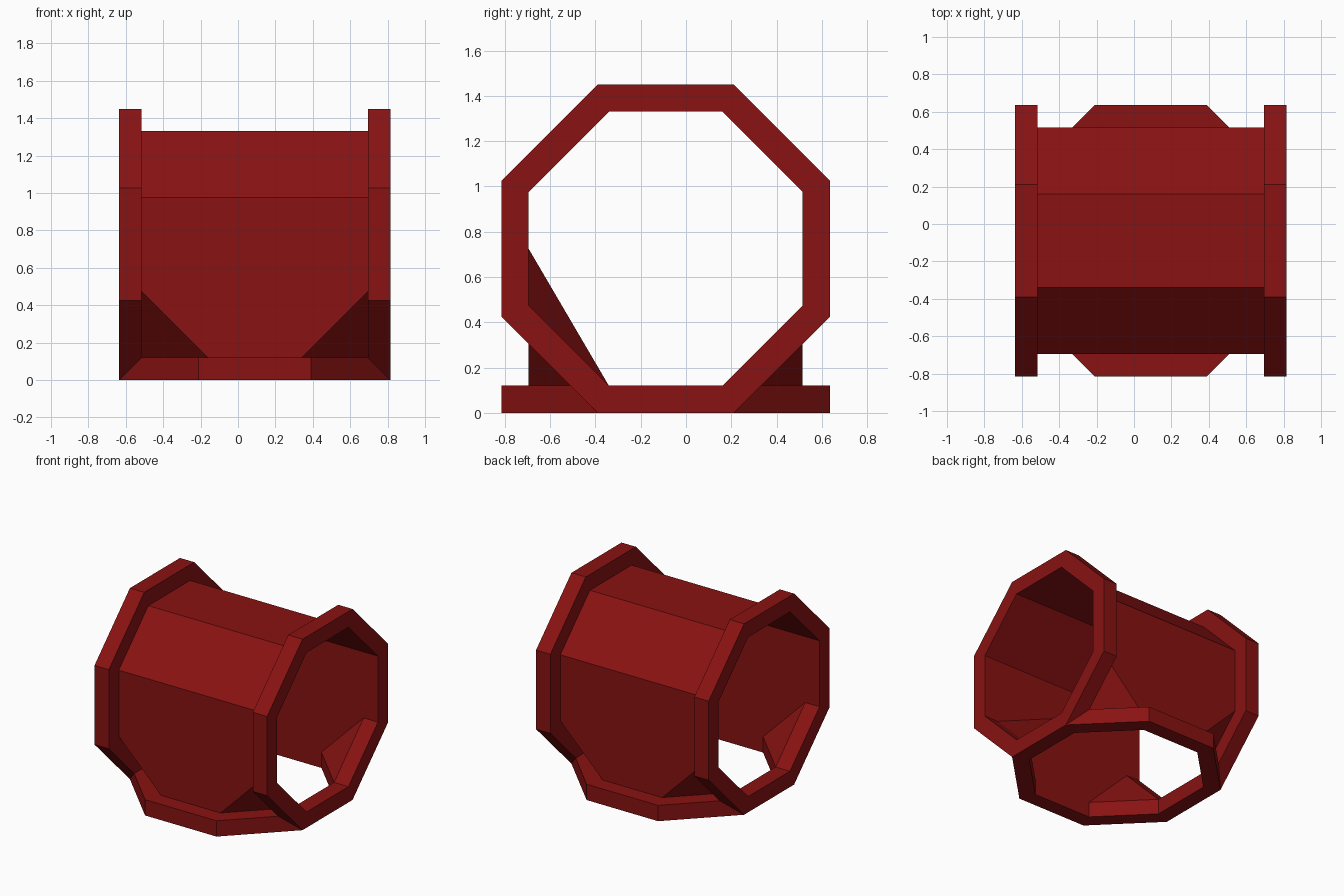
import bpy, bmesh, math
from mathutils import Vector, Matrix

if "Cube" in bpy.data.objects:
    bpy.data.objects.remove(bpy.data.objects["Cube"])

CENTRE = Vector((0.09, -0.09, 0.725))
OUT, INN = 0.725, 0.605          # flange and tube apothems (also flange end planes)
T = math.tan(math.pi / 8)

red = bpy.data.materials.new("dark_red")
red.diffuse_color = (0.25, 0.006, 0.006, 1)
red.use_nodes = True
red.node_tree.nodes["Principled BSDF"].inputs["Base Color"].default_value = red.diffuse_color


def octagon(apothem, height):
    """Eight corners with flat sides on the axes."""
    r = apothem / math.cos(math.pi / 8)
    return [Vector((r * math.cos(a), r * math.sin(a), height))
            for a in (math.pi / 8 + i * math.pi / 4 for i in range(8))]


def finish(bm, name):
    bmesh.ops.translate(bm, verts=bm.verts, vec=CENTRE)
    mesh = bpy.data.meshes.new(name)
    bm.to_mesh(mesh)
    bm.free()
    mesh.materials.append(red)
    bpy.context.collection.objects.link(bpy.data.objects.new(name, mesh))


# Rotations taking +z to each open end
ends = {
    "right_flange": Matrix.Rotation(math.pi / 2, 3, 'Y'),
    "left_flange": Matrix.Rotation(-math.pi / 2, 3, 'Y'),
    "bottom_flange": Matrix.Rotation(math.pi, 3, 'X'),
}

# Octagonal flange rings
for name, rot in ends.items():
    bm = bmesh.new()
    loops = [[bm.verts.new(rot @ p) for p in octagon(a, h)]
             for a, h in ((INN, INN), (OUT, INN), (OUT, OUT), (INN, OUT))]
    for k in range(4):
        a, b = loops[k], loops[(k + 1) % 4]
        for i in range(8):
            j = (i + 1) % 8
            bm.faces.new((a[i], a[j], b[j], b[i]))
    bmesh.ops.recalc_face_normals(bm, faces=bm.faces)
    finish(bm, name)

# Thin tee body: hull of the three mouths, with the mouths left open
bm = bmesh.new()
for rot in ends.values():
    for p in octagon(INN, INN):
        bm.verts.new(rot @ p)
bmesh.ops.remove_doubles(bm, verts=bm.verts, dist=1e-4)
bmesh.ops.convex_hull(bm, input=bm.verts)
bm.normal_update()
mouths = [f for f in bm.faces if abs(f.normal.x) > 0.99 or f.normal.z < -0.99]
bmesh.ops.delete(bm, geom=mouths, context='FACES')
bmesh.ops.dissolve_limit(bm, angle_limit=0.01, verts=bm.verts, edges=bm.edges)
finish(bm, "tee_body")

# Single inner web at the front right corner
bm = bmesh.new()
bm.faces.new([bm.verts.new(p) for p in (
    (INN, -INN, -INN * T), (INN, -INN * T, -INN), (0, -INN, 0))])
finish(bm, "inner_web")
